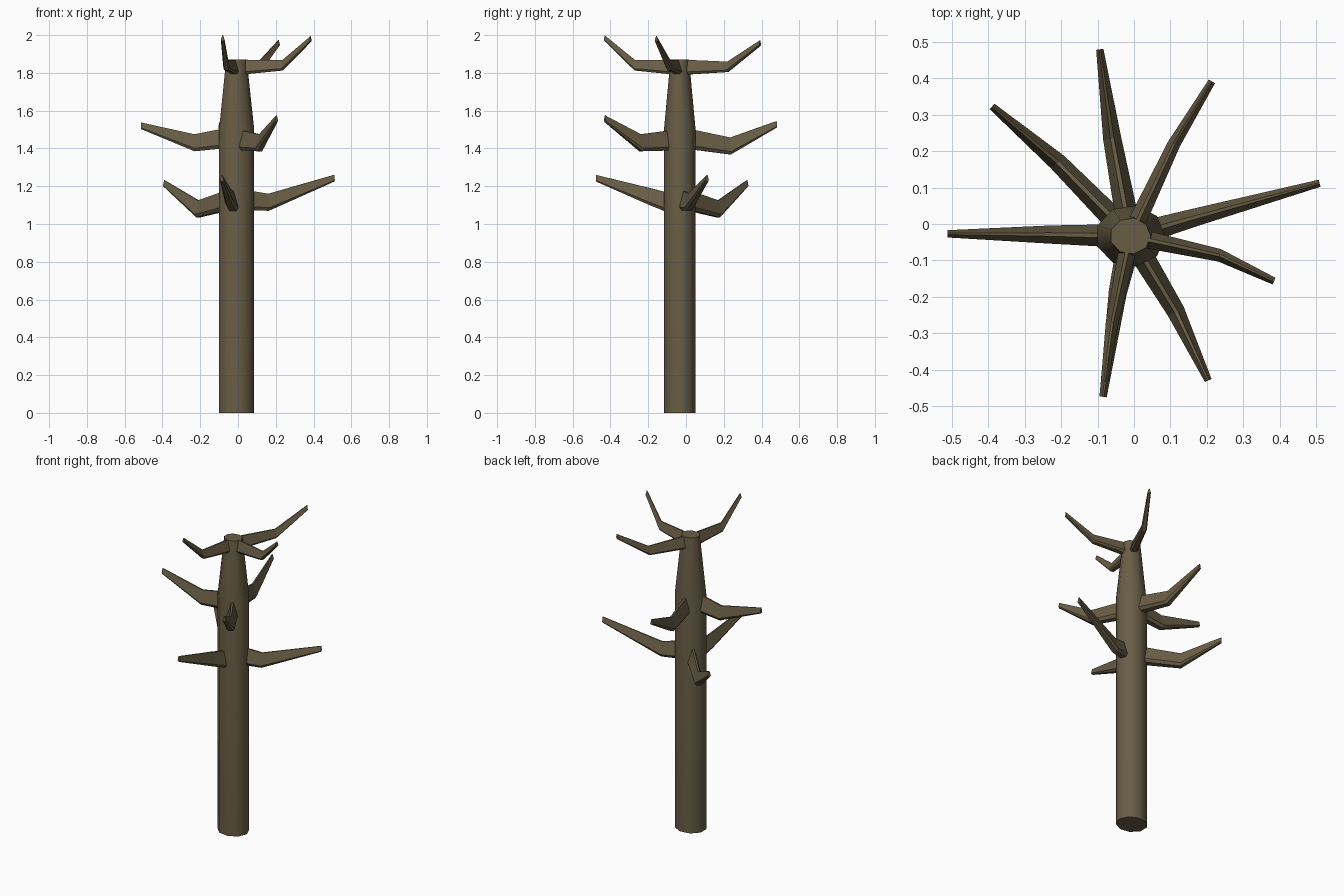
import bpy, bmesh
from math import cos, sin, pi
from mathutils import Vector

if "Cube" in bpy.data.objects:
    bpy.data.objects.remove(bpy.data.objects["Cube"], do_unlink=True)

bark = bpy.data.materials.new("brown_bark")
bark.use_nodes = True
bark.diffuse_color = (0.14, 0.11, 0.06, 1)
bark.node_tree.nodes["Principled BSDF"].inputs["Base Color"].default_value = (0.14, 0.11, 0.06, 1)

CENTRE = Vector((-0.01, -0.033, 0))


def loft(name, rings):
    """Skin a list of equal-sized point rings and cap both ends."""
    bm = bmesh.new()
    loops = [[bm.verts.new(p) for p in ring] for ring in rings]
    n = len(loops[0])
    for a, b in zip(loops, loops[1:]):
        for i in range(n):
            j = (i + 1) % n
            bm.faces.new((a[i], a[j], b[j], b[i]))
    bm.faces.new(loops[0][::-1])
    bm.faces.new(loops[-1])
    bmesh.ops.recalc_face_normals(bm, faces=bm.faces)
    mesh = bpy.data.meshes.new(name)
    bm.to_mesh(mesh)
    bm.free()
    mesh.materials.append(bark)
    obj = bpy.data.objects.new(name, mesh)
    bpy.context.collection.objects.link(obj)
    return obj


# Nine-sided trunk that narrows near the top
def trunk_ring(z, rx, ry):
    return [CENTRE + Vector((rx * cos(2 * pi * i / 9), ry * sin(2 * pi * i / 9), z))
            for i in range(9)]


trunk = loft("trunk", [trunk_ring(0, 0.096, 0.085), trunk_ring(1.5, 0.096, 0.085),
                       trunk_ring(1.87, 0.056, 0.05)])
bpy.context.view_layer.objects.active = trunk
trunk.select_set(True)
bpy.ops.object.shade_smooth_by_angle(angle=pi / 4)


# Branch: ridge on top, steep sides, narrow underside
def branch(name, base_z, knee, tip, sizes):
    knee, tip = Vector(knee), Vector(tip)
    out = Vector((knee.x - CENTRE.x, knee.y - CENTRE.y, 0)).normalized()
    base = CENTRE + out * 0.02 + Vector((0, 0, base_z))
    rings = []
    for p, (w, h) in zip((base, knee, tip), sizes):
        d = (tip - knee) if p is tip else out
        side = Vector((d.y, -d.x, 0)).normalized()
        section = [(0.1, 0.5), (0.5, -0.32), (0.3, -0.5), (-0.3, -0.5), (-0.5, -0.32), (-0.1, 0.5)]
        rings.append([p + side * (w * u) + Vector((0, 0, h * v)) for u, v in section])
    loft(name, rings)


LARGE = [(0.065, 0.11), (0.05, 0.09), (0.02, 0.035)]
SMALL = [(0.05, 0.08), (0.035, 0.055), (0.02, 0.03)]

# Three tiers of three branches
branch("lower_branch_right", 1.135, (-0.21, 0.17, 1.08), (-0.39, 0.323, 1.215), LARGE)
branch("lower_branch_left", 1.13, (0.16, 0.016, 1.115), (0.51, 0.112, 1.243), LARGE)
branch("lower_branch_front", 1.1, (-0.045, -0.19, 1.145), (-0.085, -0.475, 1.242), LARGE)
branch("middle_branch_right", 1.46, (-0.23, -0.029, 1.43), (-0.513, -0.027, 1.52), LARGE)
branch("middle_branch_back", 1.455, (-0.06, 0.235, 1.413), (-0.094, 0.48, 1.528), LARGE)
branch("middle_branch_front", 1.445, (0.115, -0.24, 1.43), (0.204, -0.43, 1.558), LARGE)
branch("top_branch_back", 1.83, (0.11, 0.22, 1.832), (0.214, 0.392, 1.958), SMALL)
branch("top_branch_left", 1.83, (0.235, -0.086, 1.84), (0.385, -0.157, 1.98), SMALL)
branch("top_branch_front", 1.83, (-0.06, -0.27, 1.84), (-0.081, -0.432, 1.985), SMALL)
